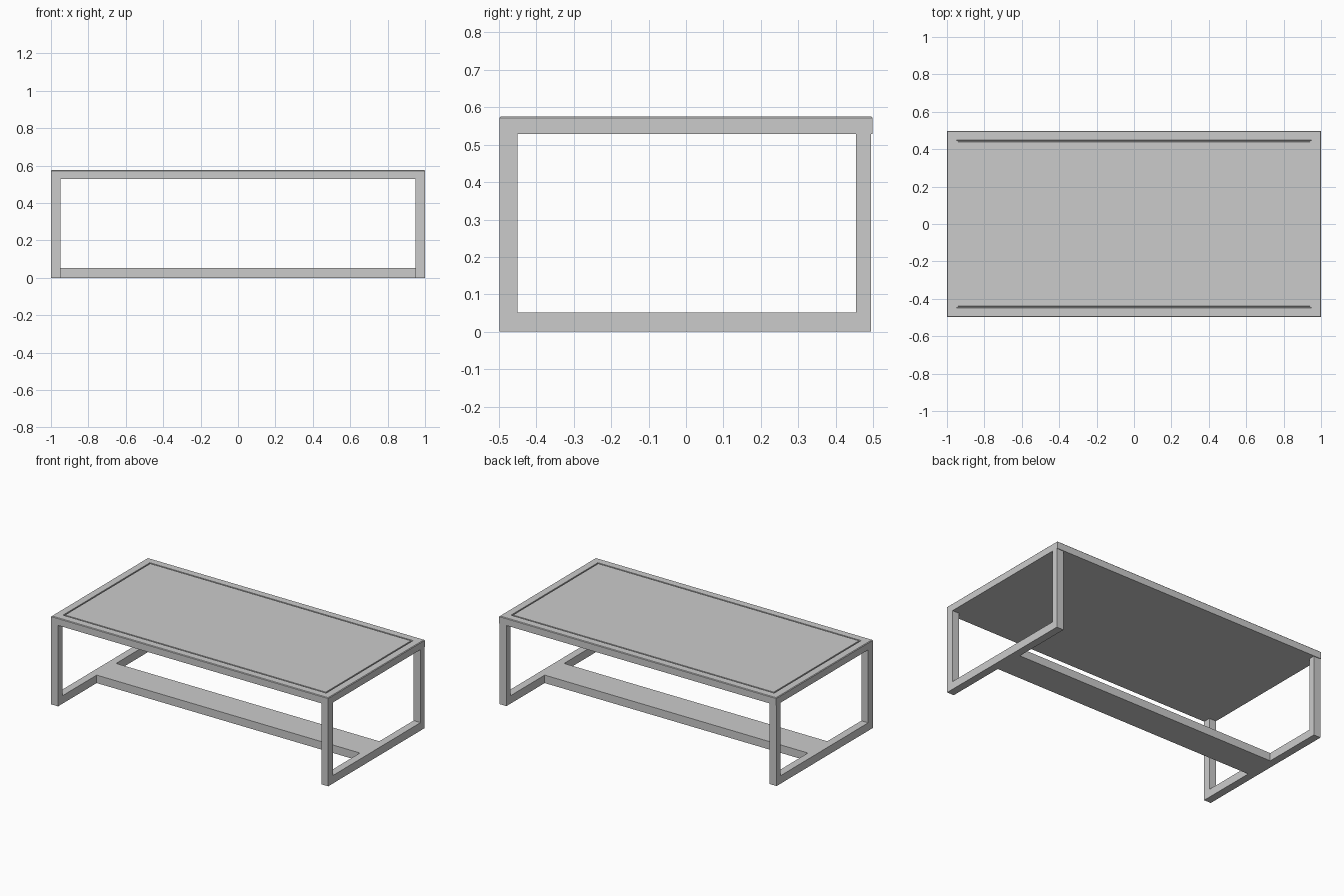
import bpy, bmesh

if "Cube" in bpy.data.objects:
    bpy.data.objects.remove(bpy.data.objects["Cube"])

UNDER, TOP, BAR = 0.528, 0.576, 0.052   # underside of top, top surface, bar height


def finish(name, bm):
    bmesh.ops.recalc_face_normals(bm, faces=bm.faces)
    mesh = bpy.data.meshes.new(name)
    bm.to_mesh(mesh)
    bm.free()
    obj = bpy.data.objects.new(name, mesh)
    bpy.context.collection.objects.link(obj)
    return obj


def box(x0, x1, y0, y1, z0, z1):
    bm = bmesh.new()
    bmesh.ops.create_cube(bm, size=1)
    for v in bm.verts:
        v.co = ((x0 + x1) / 2 + v.co.x * (x1 - x0),
                (y0 + y1) / 2 + v.co.y * (y1 - y0),
                (z0 + z1) / 2 + v.co.z * (z1 - z0))
    return bm


# Table top: slab with eased upper edges and a thin inlaid groove
bm = box(-1, 1, -0.498, 0.498, UNDER, TOP)
rim = [e for e in bm.edges if all(v.co.z > TOP - 0.001 for v in e.verts)]
bmesh.ops.bevel(bm, geom=rim, offset=0.004, segments=1, affect='EDGES')
bm.normal_update()
panel = max(bm.faces, key=lambda f: f.calc_center_median().z)
for thickness, depth in ((0.046, 0), (0.001, -0.008), (0.007, 0), (0.001, 0.008)):
    bmesh.ops.inset_region(bm, faces=[panel], thickness=thickness, depth=depth,
                           use_even_offset=True)
finish("table_top", bm)

# End frames: U-shaped profile in YZ, extruded along X and mirrored
profile = [(-0.498, UNDER), (-0.498, 0), (0.494, 0), (0.494, UNDER),
           (0.454, UNDER), (0.454, BAR), (-0.45, BAR), (-0.45, UNDER)]
bm = bmesh.new()
inner = [bm.verts.new((0.95, y, z)) for y, z in profile]
outer = [bm.verts.new((1.0, y, z)) for y, z in profile]
bm.faces.new(inner)
bm.faces.new(outer)
for i in range(len(profile)):
    j = (i + 1) % len(profile)
    bm.faces.new((inner[i], inner[j], outer[j], outer[i]))
frames = finish("leg_frames", bm)
frames.modifiers.new("mirror", 'MIRROR')

# Low stretcher joining the two end frames
finish("stretcher", box(-0.95, 0.95, -0.1, 0.1, 0, BAR))
